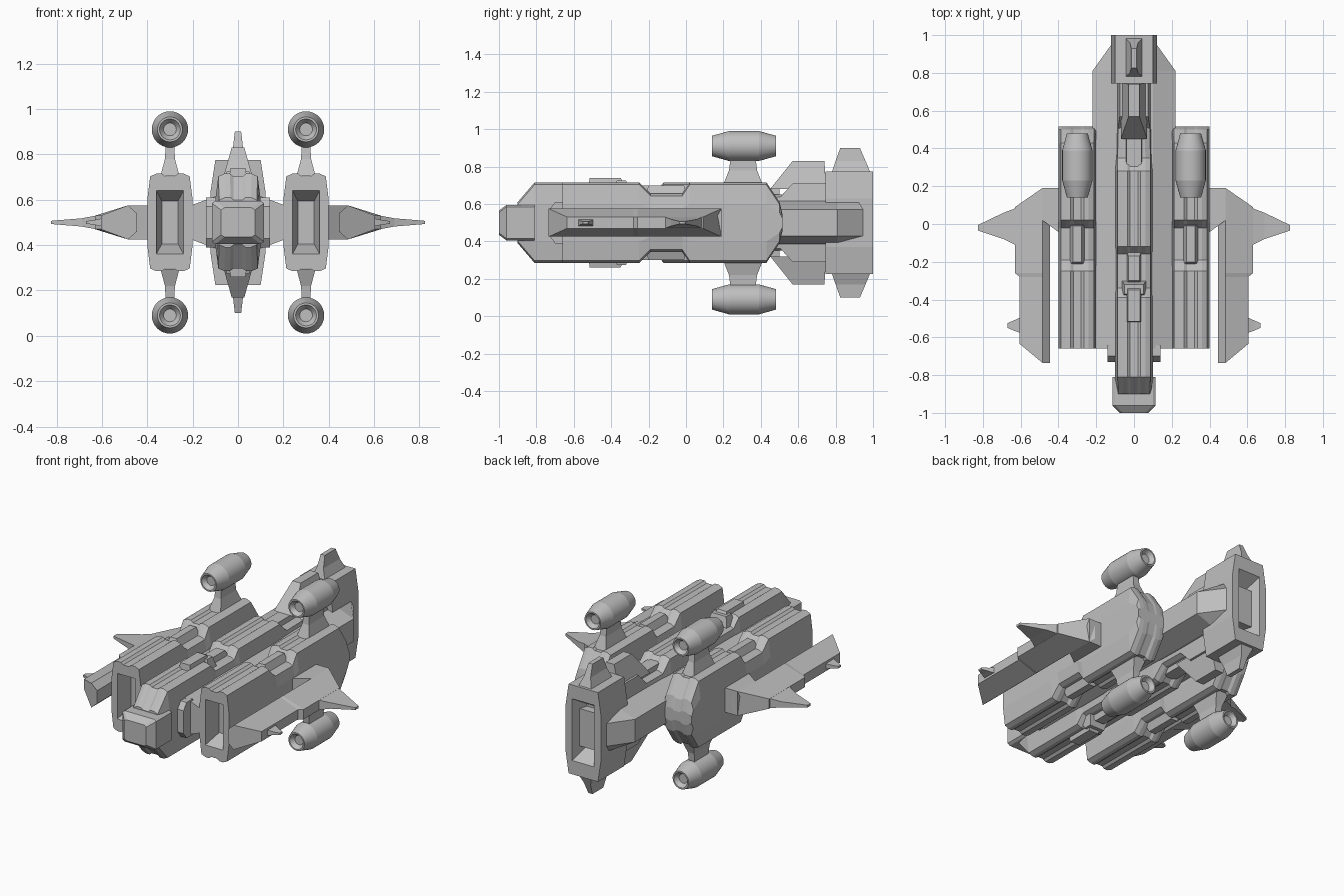
import bpy, bmesh, math
from mathutils import Vector

if "Cube" in bpy.data.objects:
    bpy.data.objects.remove(bpy.data.objects["Cube"])

MID = 0.5
grey = bpy.data.materials.new("hull_grey")
grey.use_nodes = True
grey.diffuse_color = (0.52, 0.52, 0.52, 1)
grey.node_tree.nodes["Principled BSDF"].inputs["Base Color"].default_value = (0.52, 0.52, 0.52, 1)


def loft(name, rings, smooth=None):
    """Bridge rings of equal point count and cap both ends; z is measured from MID."""
    bm = bmesh.new()
    rows = [[bm.verts.new((x, y, z + MID)) for x, y, z in r] for r in rings]
    n = len(rows[0])
    for a, b in zip(rows, rows[1:]):
        for i in range(n):
            bm.faces.new((a[i], a[(i + 1) % n], b[(i + 1) % n], b[i]))
    bm.faces.new(rows[0])
    bm.faces.new(rows[-1])
    bmesh.ops.remove_doubles(bm, verts=bm.verts, dist=0.0002)
    bmesh.ops.recalc_face_normals(bm, faces=bm.faces)
    mesh = bpy.data.meshes.new(name)
    bm.to_mesh(mesh)
    bm.free()
    mesh.materials.append(grey)
    if smooth:
        mesh.shade_smooth()
        mesh.set_sharp_from_angle(angle=math.radians(smooth))
    obj = bpy.data.objects.new(name, mesh)
    bpy.context.collection.objects.link(obj)
    return obj


def mirrored(obj, axes):
    """Mirror about the centre planes of the craft."""
    pivot = bpy.data.objects.get("mirror_centre")
    if not pivot:
        pivot = bpy.data.objects.new("mirror_centre", None)
        pivot.location.z = MID
        pivot.hide_render = True
        bpy.context.collection.objects.link(pivot)
    m = obj.modifiers.new("mirror", 'MIRROR')
    m.mirror_object = pivot
    m.use_axis = ["X" in axes, "Y" in axes, "Z" in axes]
    m.use_mirror_merge = False


def both(half):
    """Close a right-hand upper profile into a full ring, symmetric in x and z."""
    q = [(x, z) for x, z in half]
    left = [(-x, z) for x, z in reversed(q)]
    top = q + left
    return top + [(x, -z) for x, z in reversed(top)]


def hull_ring(y, h, w=0.1, x0=0):
    """Slab-sided section with leaning shoulders and a shallow top groove."""
    s = min(0.1, h * 0.5)
    prof = [(w, s), (w * 0.87, h - 0.012), (w * 0.6, h), (w * 0.35, h), (w * 0.2, h - 0.012)]
    return [(x + x0, y, z) for x, z in both(prof)]


def recess(ring, x0, hx, hz, y, depth, k):
    """Rim clamped to a rectangle, then a smaller floor further in."""
    rim = [(x0 + max(-hx, min(hx, x - x0)), y, max(-hz, min(hz, z))) for x, _, z in ring]
    floor = [(x0 + (x - x0) * k, y + depth, z * (k + 0.08)) for x, _, z in rim]
    return rim, floor


def block(name, x0, lower, upper, axes):
    """Tapered block: lower and upper are (half width, y front, y back, z)."""
    def rect(w, a, b, z):
        return [(x0 - w, a, z), (x0 + w, a, z), (x0 + w, b, z), (x0 - w, b, z)]
    obj = loft(name, [rect(*lower), rect(*upper)])
    mirrored(obj, axes)
    return obj


# Centre hull with a notch and a stepped-down tail end
loft("centre_hull", [hull_ring(y, h, w) for y, h, w in [
    (-0.9, 0.11, 0.095), (-0.81, 0.215, 0.1), (-0.39, 0.215, 0.1), (-0.34, 0.165, 0.1),
    (-0.16, 0.165, 0.1), (-0.12, 0.215, 0.1), (0.28, 0.215, 0.1), (0.35, 0.15, 0.1),
    (0.78, 0.15, 0.09)]])

# Cockpit block on the nose
loft("cockpit", [
    [(x, y, z) for x, z in both([(w, h - 0.01), (w - 0.015, h)])]
    for y, w, h in [(-1, 0.075, 0.065), (-0.96, 0.115, 0.095), (-0.81, 0.115, 0.095)]])

# Broad spine plate joining hull and nacelles
loft("spine_plate", [
    [(x, y, z) for x, z in both([(w, 0.07), (0.1, 0.115)])]
    for y, w in [(-0.66, 0.22), (0.81, 0.22), (0.95, 0.12)]])

# Cheek plates beside the nose
cheek = loft("cheek_plate", [
    [(x, y, z) for y, z in [(-0.73, -0.07), (-0.7, -0.11), (-0.64, -0.11),
                            (-0.64, 0.11), (-0.7, 0.11), (-0.73, 0.07)]]
    for x in (0.08, 0.14)])
mirrored(cheek, "X")

# Side nacelles with intake, notch and tapered rear
NX = 0.3
stations = [(-0.66, 0.215), (-0.25, 0.215), (-0.19, 0.155), (-0.02, 0.155),
            (0.02, 0.215), (0.43, 0.215), (0.5, 0.11), (0.517, 0.04)]
rings = [hull_ring(y, h, 0.1, NX) for y, h in stations]
rim, floor = recess(rings[0], NX, 0.06, 0.14, -0.66, 0.1, 0.6)
nacelle = loft("nacelle", [floor, rim] + rings)
mirrored(nacelle, "X")
block("nacelle_notch_box", NX, (0.045, -0.22, 0.0, 0.14), (0.022, -0.2, -0.01, 0.2), "XZ")

# Dorsal and ventral turret in the hull notch
block("turret_barrel", 0, (0.04, -0.52, -0.33, 0.2), (0.032, -0.515, -0.35, 0.24), "Z")
block("turret_collar", 0, (0.065, -0.39, -0.3, 0.16), (0.05, -0.37, -0.32, 0.225), "Z")
block("turret_base", 0, (0.04, -0.33, -0.14, 0.15), (0.03, -0.3, -0.17, 0.2), "Z")

# Neck and ridge leading to the tail
block("tail_neck", 0, (0.09, 0.47, 0.76, 0.1), (0.075, 0.57, 0.76, 0.21), "Z")
block("tail_ridge", 0, (0.07, 0.45, 0.75, 0.18), (0.028, 0.57, 0.74, 0.33), "Z")
block("hull_end_rib", 0, (0.045, 0.3, 0.5, 0.13), (0.04, 0.3, 0.5, 0.18), "Z")

# Tail block with a recessed exhaust
tail = [[(x, y, z) for x, z in both([(0.122, 0.13), (0.1, 0.275), (0.04, 0.275)])]
        for y in (0.745, 1.0)]
rim, floor = recess(tail[1], 0, 0.075, 0.19, 1.0, -0.1, 0.6)
loft("tail_block", tail + [rim, floor])

# Tail fins
block("tail_fin_foot", 0, (0.045, 0.78, 0.985, 0.27), (0.022, 0.80, 0.96, 0.33), "Z")
block("tail_fin", 0, (0.022, 0.80, 0.96, 0.33), (0.014, 0.825, 0.93, 0.4), "Z")

# Engine pods on pylons
SEG = 32
PZ = 0.41
profile = [(0.165, 0.028), (0.14, 0.046), (0.14, 0.055), (0.23, 0.08),
           (0.39, 0.08), (0.48, 0.055), (0.48, 0.046), (0.455, 0.028)]
pod = loft("engine_pod", [
    [(NX + r * math.cos(math.tau * i / SEG), y, PZ + r * math.sin(math.tau * i / SEG))
     for i in range(SEG)] for y, r in profile], smooth=13)
mirrored(pod, "XZ")
block("pylon_foot", NX, (0.042, 0.2, 0.41, 0.205), (0.022, 0.23, 0.38, 0.28), "XZ")
block("pylon", NX, (0.022, 0.23, 0.38, 0.28), (0.018, 0.24, 0.37, 0.36), "XZ")

# Wing bar running forward, raked at both outer corners
def bar_ring(y_in, y_out, x_out):
    return [(0.445, y_in, -0.04), (0.485, y_in, -0.075), (x_out, y_out, -0.03),
            (x_out, y_out, 0.03), (0.485, y_in, 0.075), (0.445, y_in, 0.04)]
bar = loft("wing_bar", [bar_ring(-0.735, -0.635, 0.605), bar_ring(-0.28, -0.28, 0.605),
                        bar_ring(-0.26, -0.26, 0.63), bar_ring(0.19, 0.09, 0.63)])
mirrored(bar, "X")

# Wing root joining the bar to the nacelle
root = loft("wing_root", [
    [(x, y, -0.075), (x, 0.19, -0.075), (x, 0.19, 0.075), (x, y, 0.075)]
    for x, y in [(0.39, -0.05), (0.485, 0.02)]])
mirrored(root, "X")


# Pointed wing tip and forward barb
def spike(name, rows):
    obj = loft(name, [[(x, a, -h), (x, b, -h), (x, b, h), (x, a, h)] for x, a, b, h in rows])
    mirrored(obj, "X")

spike("wing_tip", [(0.61, -0.12, 0.09, 0.033), (0.69, -0.08, 0.06, 0.018), (0.825, -0.035, -0.005, 0.007)])
spike("wing_barb", [(0.59, -0.58, -0.49, 0.02), (0.635, -0.565, -0.51, 0.01), (0.67, -0.55, -0.525, 0.006)])
